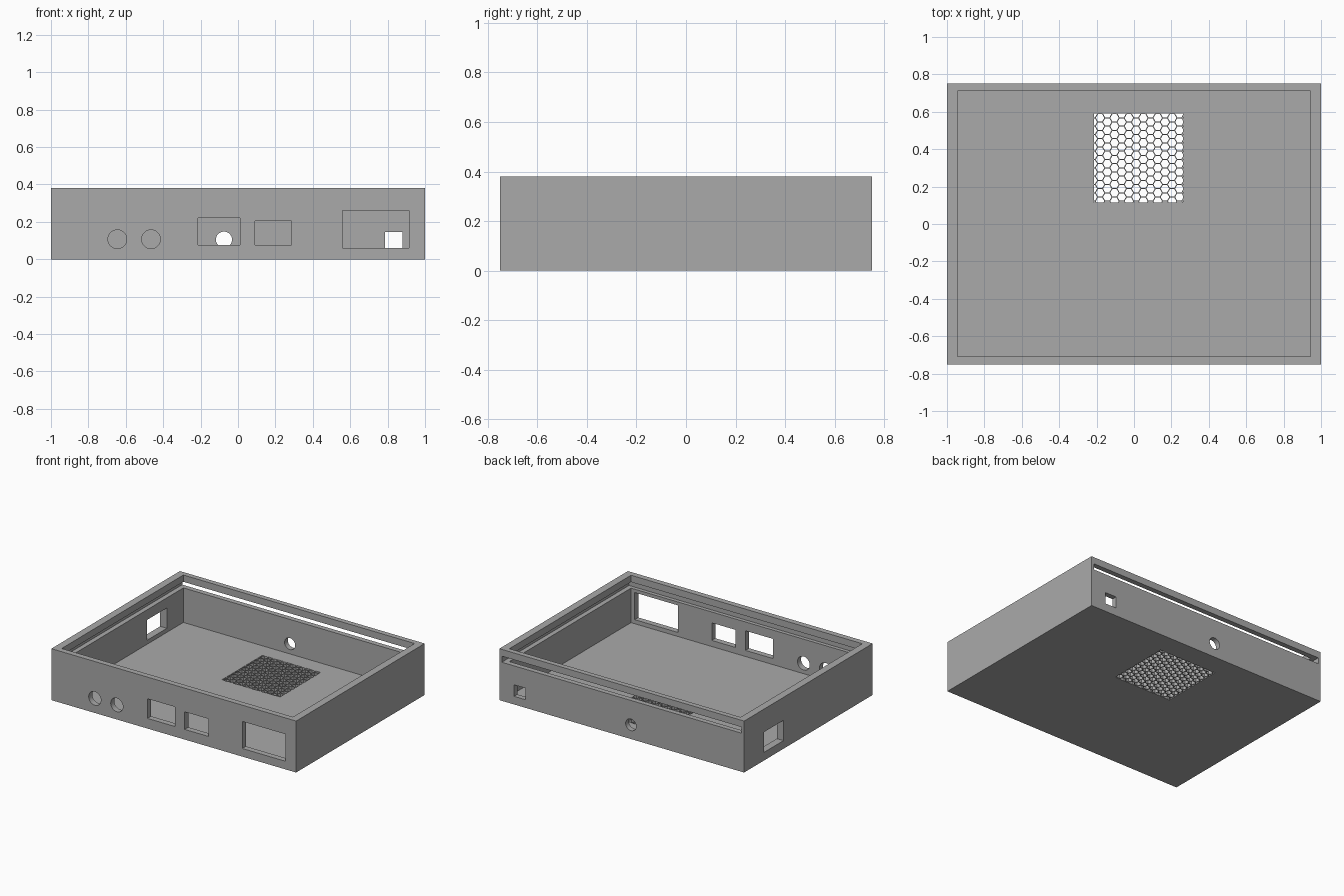
import bpy, bmesh, math
from mathutils import Matrix, Vector

old = bpy.data.objects.get("Cube")
if old:
    bpy.data.objects.remove(old, do_unlink=True)

HEIGHT = 0.38
FLOOR = 0.03

grey = bpy.data.materials.new("plain grey")
grey.use_nodes = True
grey.diffuse_color = (0.4, 0.4, 0.4, 1)
grey.node_tree.nodes["Principled BSDF"].inputs["Base Color"].default_value = (0.4, 0.4, 0.4, 1)


def add_box(bm, low, high):
    low, high = Vector(low), Vector(high)
    size = Matrix.Diagonal((*(high - low), 1))
    bmesh.ops.create_cube(bm, size=1, matrix=Matrix.Translation((low + high) / 2) @ size)


def add_prism(bm, centre, radius, depth, sides, turn=Matrix()):
    bmesh.ops.create_cone(bm, cap_ends=True, segments=sides, radius1=radius, radius2=radius,
                          depth=depth, matrix=Matrix.Translation(centre) @ turn)


def make_object(name, bm):
    mesh = bpy.data.meshes.new(name)
    bm.to_mesh(mesh)
    bm.free()
    mesh.materials.append(grey)
    obj = bpy.data.objects.new(name, mesh)
    bpy.context.collection.objects.link(obj)
    return obj


def apply_boolean(target, cutter, operation):
    """Apply one boolean and discard its cutter."""
    mod = target.modifiers.new("cut", 'BOOLEAN')
    mod.operation, mod.object, mod.solver = operation, cutter, 'EXACT'
    bpy.context.view_layer.objects.active = target
    bpy.ops.object.modifier_apply(modifier=mod.name)
    bpy.data.objects.remove(cutter, do_unlink=True)


def cut_box(target, low, high):
    bm = bmesh.new()
    add_box(bm, low, high)
    apply_boolean(target, make_object("box_cutter", bm), 'DIFFERENCE')


def cut_round(target, x, z, radius, y):
    bm = bmesh.new()
    add_prism(bm, (x, y, z), radius, 0.16, 48, Matrix.Rotation(math.pi / 2, 4, 'X'))
    apply_boolean(target, make_object("round_cutter", bm), 'DIFFERENCE')


# Open tray
bm = bmesh.new()
add_box(bm, (-1, -0.75, 0), (1, 0.75, HEIGHT))
tray = make_object("enclosure_tray", bm)
cut_box(tray, (-0.945, -0.708, FLOOR), (0.945, 0.712, 0.5))

# Lid channel around the walls, running out through the back
cut_box(tray, (-0.98, -0.735, 0.285), (0.98, 0.85, 0.33))

# Front windows: left, right, bottom, top
for x0, x1, z0, z1 in ((-0.215, 0.01, 0.075, 0.22), (0.09, 0.285, 0.075, 0.205),
                       (0.56, 0.915, 0.06, 0.26)):
    cut_box(tray, (x0, -0.85, z0), (x1, -0.65, z1))

# Side window and small back window
cut_box(tray, (-1.1, 0.29, 0.06), (-0.9, 0.52, 0.21))
cut_box(tray, (0.785, 0.65, 0.06), (0.88, 0.85, 0.145))

# Round sockets: two in front, one at the back
for x in (-0.645, -0.465):
    cut_round(tray, x, 0.107, 0.05, -0.73)
cut_round(tray, -0.075, 0.105, 0.043, 0.73)

# Honeycomb vent clipped to a square
CELL = 0.0257
WALL = 0.003
bm = bmesh.new()
for col in range(15):
    for row in range(13):
        x = -0.22 + col * 1.5 * CELL
        y = 0.1 + (row + 0.5 * (col % 2)) * math.sqrt(3) * CELL
        add_prism(bm, (x, y, FLOOR / 2), CELL - WALL, 0.1, 6, Matrix.Rotation(math.pi / 6 * 1, 4, 'Z'))
vent = make_object("vent_cutter", bm)
bm = bmesh.new()
add_box(bm, (-0.213, 0.115, -0.02), (0.263, 0.59, FLOOR + 0.02))
apply_boolean(vent, make_object("vent_limit", bm), 'INTERSECT')
apply_boolean(tray, vent, 'DIFFERENCE')
